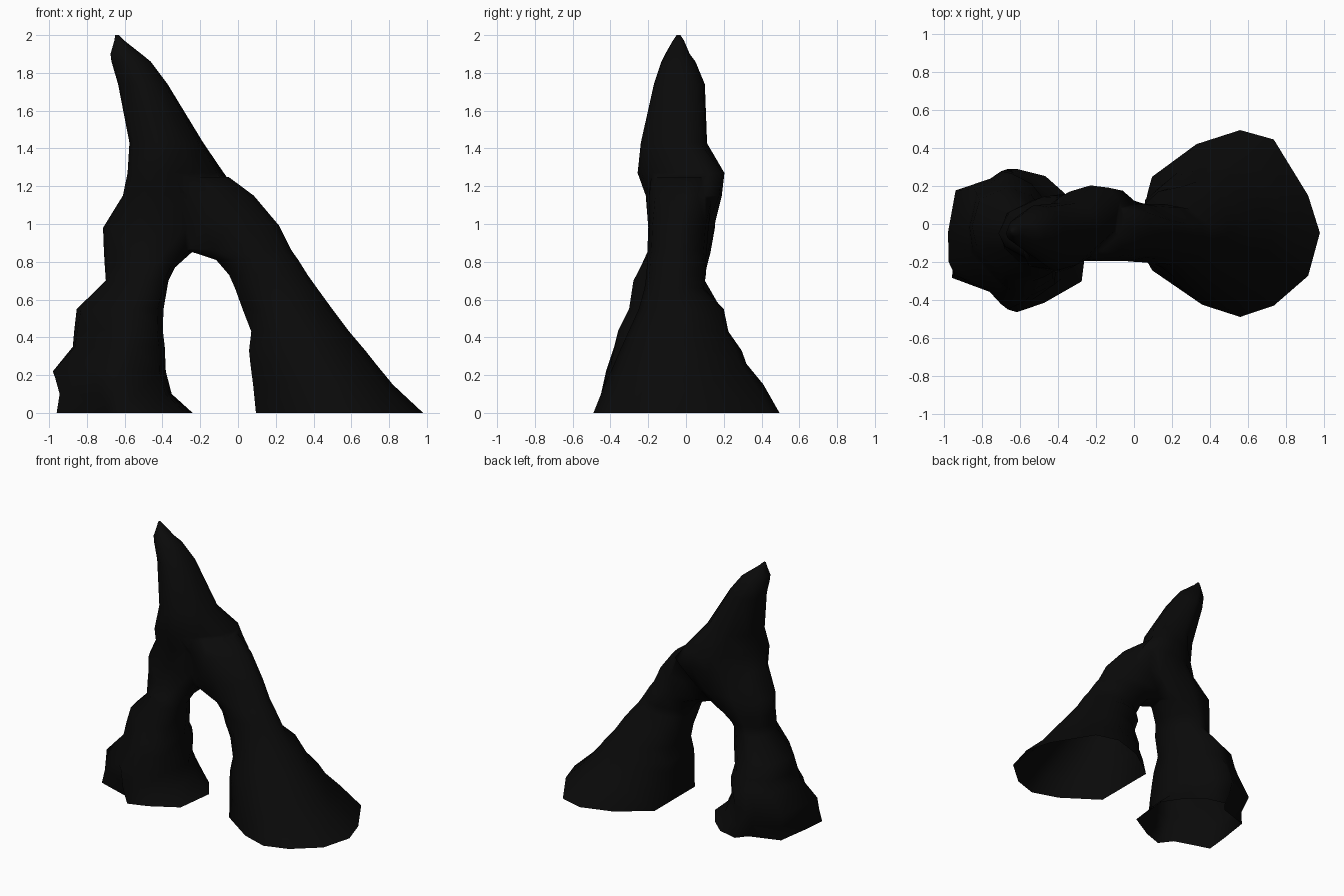
import bpy
import bmesh
from mathutils import Vector

cube = bpy.data.objects.get("Cube")
if cube:
    bpy.data.objects.remove(cube, do_unlink=True)

rock = bpy.data.materials.new("black rock")
rock.use_nodes = True
color = (0.003, 0.003, 0.003, 1)
rock.diffuse_color = color
bsdf = rock.node_tree.nodes["Principled BSDF"]
bsdf.inputs["Base Color"].default_value = color
bsdf.inputs["Roughness"].default_value = 0.9


def loft(name, outline, rings):
    """Stack copies of a foot outline that grow rounder with height.
    Each ring is (z, x min, x max, y min, y max, diagonal skew)."""
    bm = bmesh.new()
    loops = []
    for z, x0, x1, y0, y1, skew in rings:
        loop = []
        for p in outline:
            v = Vector(p)
            v = v.lerp(v.normalized(), min(z / 0.6, 1))
            side = (v.y + skew * v.x) / (1 + skew * skew) ** 0.5
            x = (x0 + x1) / 2 + v.x * (x1 - x0) / 2
            y = (y0 + y1) / 2 + side * (y1 - y0) / 2
            loop.append(bm.verts.new((x, y, z)))
        loops.append(loop)
    n = len(outline)
    for low, high in zip(loops, loops[1:]):
        for i in range(n):
            j = (i + 1) % n
            bm.faces.new((low[i], low[j], high[j], high[i]))
    bm.faces.new(loops[0][::-1])
    bm.faces.new(loops[-1])
    bmesh.ops.triangulate(bm, faces=bm.faces[:])
    bmesh.ops.recalc_face_normals(bm, faces=bm.faces[:])
    mesh = bpy.data.meshes.new(name)
    bm.to_mesh(mesh)
    bm.free()
    mesh.materials.append(rock)
    obj = bpy.data.objects.new(name, mesh)
    bpy.context.collection.objects.link(obj)
    return obj


# Upright pillar with the pointed spire
pillar_outline = [(1, .2), (.7, .62), (.37, .9), (-.05, 1), (-.22, .8), (-.85, .6),
                  (-.95, -.05), (-1, -.52), (-.25, -.75), (-.05, -1), (.35, -.87), (.9, -.57)]
pillar = loft("rock_arch", pillar_outline, [
    (0, -.96, -.24, -.465, .29, 0),
    (.1, -.95, -.35, -.45, .29, 0),
    (.22, -.99, -.38, -.43, .28, -.15),
    (.35, -.88, -.385, -.39, .27, -.2),
    (.44, -.87, -.395, -.365, .22, -.25),
    (.55, -.855, -.39, -.305, .19, -.25),
    (.7, -.7, -.365, -.28, .1, -.25),
    (.77, -.705, -.33, -.245, .11, -.15),
    (.85, -.71, -.24, -.205, .13, 0),
    (.98, -.715, -.08, -.2, .155, .1),
    (1.15, -.61, .02, -.215, .19, .5),
    (1.27, -.585, -.07, -.26, .205, .55),
    (1.43, -.575, -.18, -.24, .115, .15),
    (1.74, -.635, -.37, -.17, .1, 0),
    (1.86, -.67, -.46, -.13, .05, 0),
    (1.9, -.675, -.51, -.11, .02, 0),
    (1.97, -.655, -.6, -.07, -.01, 0),
    (2, -.65, -.63, -.05, -.03, 0)])

# Broad leaning buttress that closes the arch
buttress_outline = [(1, -.1), (.86, .3), (.45, .9), (.05, 1), (-.47, .85), (-1, .5),
                    (-1, -.5), (-.4, -.87), (.05, -1), (.45, -.88), (.86, -.56)]
buttress = loft("buttress", buttress_outline, [
    (0, .095, .98, -.49, .495, 0),
    (.15, .07, .82, -.43, .41, 0),
    (.26, .05, .73, -.38, .32, 0),
    (.33, .04, .675, -.35, .295, 0),
    (.43, .05, .59, -.305, .225, 0),
    (.55, 0, .5, -.25, .2, 0),
    (.66, -.04, .42, -.22, .095, 0),
    (.73, -.07, .37, -.21, .105, 0),
    (.81, -.14, .32, -.205, .105, 0),
    (.86, -.3, .285, -.2, .11, 0),
    (.99, -.35, .22, -.195, .12, 0),
    (1.15, -.4, .085, -.2, .145, .2),
    (1.25, -.5, -.05, -.2, .14, .4)])

# Fuse both into a single rock
union = pillar.modifiers.new("Fuse", 'BOOLEAN')
union.operation = 'UNION'
union.solver = 'EXACT'
union.object = buttress
bpy.ops.object.select_all(action='DESELECT')
pillar.select_set(True)
bpy.context.view_layer.objects.active = pillar
bpy.ops.object.modifier_apply(modifier="Fuse")
bpy.data.objects.remove(buttress, do_unlink=True)

# Hollow shell: leave the feet open underneath
shell = bmesh.new()
shell.from_mesh(pillar.data)
soles = [f for f in shell.faces if all(v.co.z < 0.001 for v in f.verts)]
bmesh.ops.delete(shell, geom=soles, context='FACES')
shell.to_mesh(pillar.data)
shell.free()
bpy.ops.object.shade_smooth()
